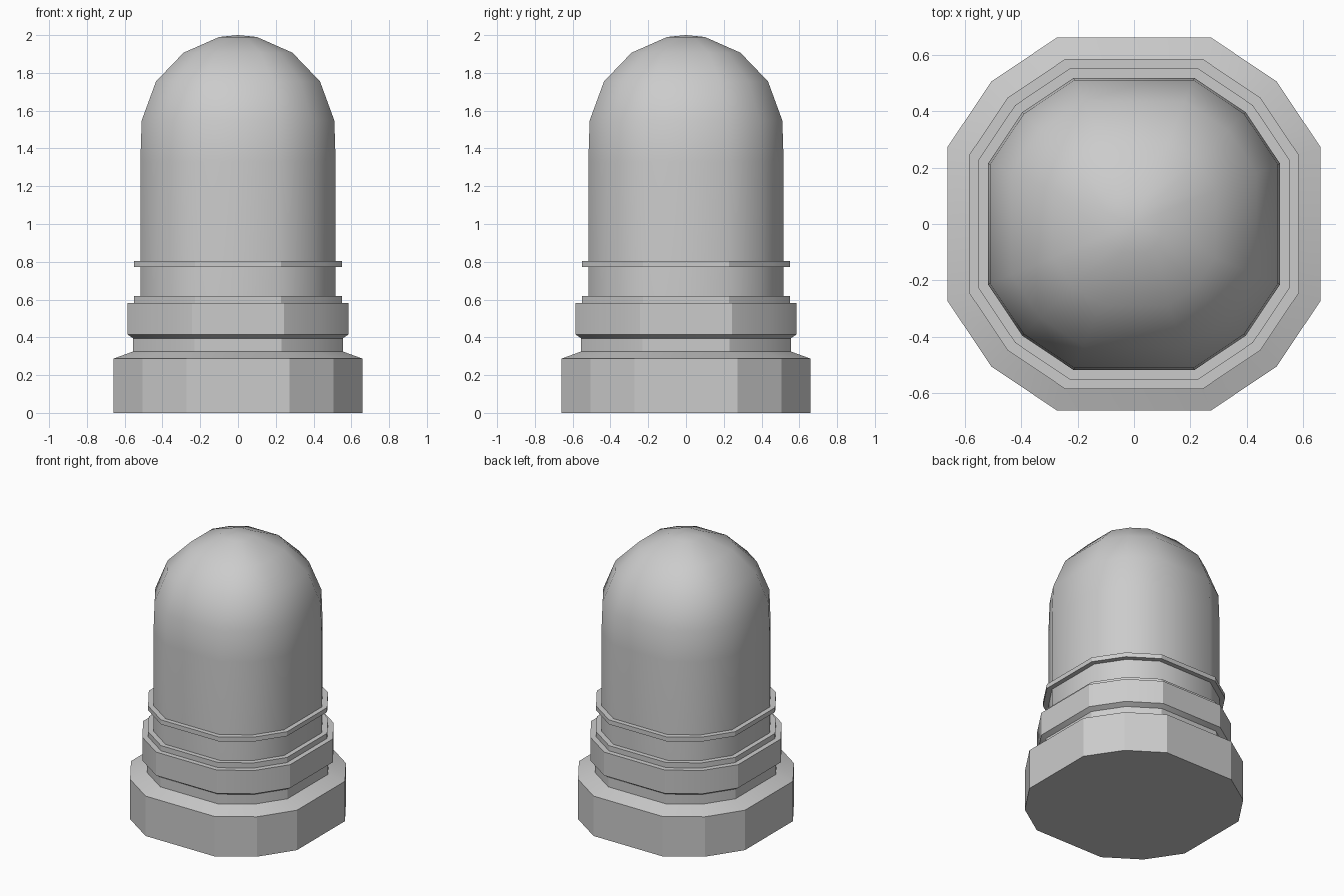
import bpy, bmesh
from math import radians, cos, sin

if "Cube" in bpy.data.objects:
    bpy.data.objects.remove(bpy.data.objects["Cube"])

# Twelve-sided section: a 16-gon without its four axis corners
ANGLES = [radians(q * 90 + a) for q in range(4) for a in (22.5, 45, 67.5)]


def lathe(name, profile, smooth=30, bottom=False, apex=None):
    """Skin a (half width, height) profile around z, optionally closing its ends."""
    bm = bmesh.new()
    rings = []
    for w, z in profile:
        r = w / cos(radians(22.5))
        rings.append([bm.verts.new((r * cos(a), r * sin(a), z)) for a in ANGLES])
    n = len(ANGLES)
    for lo, hi in zip(rings, rings[1:]):
        for i in range(n):
            j = (i + 1) % n
            bm.faces.new((lo[i], lo[j], hi[j], hi[i]))
    if bottom:
        bm.faces.new(rings[0][::-1])
    if apex is not None:
        tip = bm.verts.new((0, 0, apex))
        for i in range(n):
            bm.faces.new((rings[-1][i], rings[-1][(i + 1) % n], tip))
    mesh = bpy.data.meshes.new(name)
    bm.to_mesh(mesh)
    bm.free()
    obj = bpy.data.objects.new(name, mesh)
    bpy.context.collection.objects.link(obj)
    bpy.ops.object.select_all(action='DESELECT')
    obj.select_set(True)
    bpy.context.view_layer.objects.active = obj
    bpy.ops.object.shade_smooth_by_angle(angle=radians(smooth))
    return obj


# Wide foot with a sloped shoulder
lathe("base", [(0.66, 0), (0.66, 0.287), (0.555, 0.325)], smooth=15, bottom=True)

# Neck and thick collar
lathe("collar", [(0.555, 0.325), (0.555, 0.395), (0.585, 0.415),
                 (0.585, 0.583), (0.55, 0.583)])

# Two thin bands around the body
lathe("lower_band", [(0.55, 0.583), (0.55, 0.62), (0.517, 0.62)])
lathe("upper_band", [(0.517, 0.773), (0.55, 0.773), (0.55, 0.805), (0.517, 0.805)])

# Straight body running into the rounded dome
lathe("dome_body", [(0.517, 0.62), (0.517, 1.33), (0.51, 1.548), (0.434, 1.755),
                    (0.288, 1.907), (0.10, 1.99)], smooth=40, apex=2.0)
